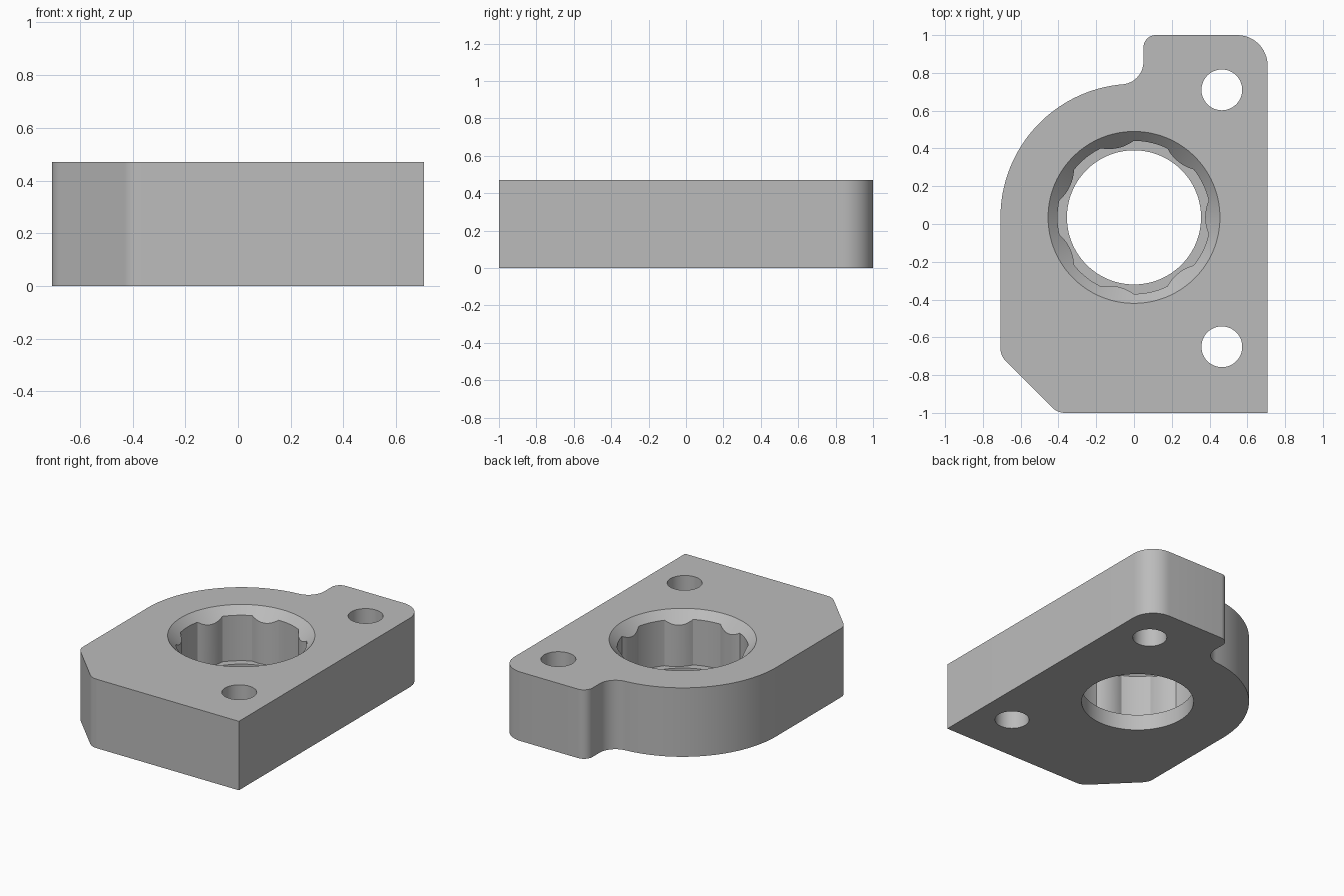
import bpy, bmesh
from math import cos, sin, pi, radians, atan2, sqrt, asin
from mathutils import Vector

cube = bpy.data.objects.get("Cube")
if cube:
    bpy.data.objects.remove(cube, do_unlink=True)

H = 0.47                       # plate thickness
W = 0.707                      # half width, also radius of the round side
CX, CY = 0.0, 0.035            # bore centre

grey = bpy.data.materials.new("grey metal")
grey.use_nodes = True
colour = (0.5, 0.5, 0.5, 1)
grey.diffuse_color = colour
grey.node_tree.nodes["Principled BSDF"].inputs["Base Color"].default_value = colour


def arc(cx, cy, r, a0, a1, n):
    """Points along an arc, angles in radians."""
    return [(cx + r * cos(a0 + (a1 - a0) * i / n),
             cy + r * sin(a0 + (a1 - a0) * i / n)) for i in range(n + 1)]


def fillet(prev, corner, nxt, r, n=12):
    """Round one convex corner of an outline."""
    p = Vector(corner)
    u = (Vector(prev) - p).normalized()
    v = (Vector(nxt) - p).normalized()
    half = u.angle(v) / 2
    c = p + (u + v).normalized() * r / sin(half)
    d0 = p + u * (c - p).dot(u) - c
    d1 = p + v * (c - p).dot(v) - c
    a0 = atan2(d0.y, d0.x)
    turn = (atan2(d1.y, d1.x) - a0 + pi) % (2 * pi) - pi
    return arc(c.x, c.y, r, a0, a0 + turn, n)


def loft(name, layers):
    """Closed solid through layers of 3D points with equal counts."""
    bm = bmesh.new()
    rings = [[bm.verts.new(p) for p in layer] for layer in layers]
    n = len(rings[0])
    for low, high in zip(rings, rings[1:]):
        for i in range(n):
            j = (i + 1) % n
            bm.faces.new((low[i], low[j], high[j], high[i]))
    bm.faces.new(rings[0][::-1])
    bm.faces.new(rings[-1])
    bmesh.ops.recalc_face_normals(bm, faces=bm.faces[:])
    mesh = bpy.data.meshes.new(name)
    bm.to_mesh(mesh)
    bm.free()
    obj = bpy.data.objects.new(name, mesh)
    bpy.context.collection.objects.link(obj)
    mesh.materials.append(grey)
    return obj


def prism(name, outline, z0, z1):
    return loft(name, [[(x, y, z) for x, y in outline] for z in (z0, z1)])


# Plate outline, clockwise from the round side
neck_x, neck_r = 0.05, 0.12
ncx = neck_x - neck_r
ncy = CY + sqrt((W + neck_r) ** 2 - ncx ** 2)
meet = atan2(ncy - CY, ncx)
outline = arc(CX, CY, W, pi, meet, 40)
outline += arc(ncx, ncy, neck_r, meet - pi, 0, 16)[1:]
ear, back, front = (neck_x, 1), (W, 1), (W, -1)
cut_a, cut_b = (-0.405, -1), (-W, -0.698)
outline += fillet((neck_x, 0.8), ear, back, 0.065)
outline += fillet(ear, back, front, 0.16)
outline.append(front)
outline += fillet(front, cut_a, cut_b, 0.1)
outline += fillet(cut_a, cut_b, (-W, 0), 0.1)
plate = prism("mounting_plate", outline, 0, H)

# Bore: round lip, ribbed wall with seven bumps, 45 degree chamfer
R_LIP, R_WALL, R_TOP, LEDGE = 0.355, 0.405, 0.455, 0.11
BUMPS, R_BUMP, HALF = 7, 0.377, radians(12.6)
sag = R_WALL * cos(HALF) - R_BUMP
chord = R_WALL * sin(HALF)
rb = (chord ** 2 + sag ** 2) / (2 * sag)
wall = []
for k in range(BUMPS):
    mid = 2 * pi * k / BUMPS
    for i in range(12):        # convex bump
        a = -HALF + 2 * HALF * i / 12
        d = R_BUMP + rb
        wall.append((mid + a, d * cos(a) - sqrt(rb ** 2 - (d * sin(a)) ** 2)))
    gap = 2 * pi / BUMPS - 2 * HALF
    for i in range(12):        # plain wall
        wall.append((mid + HALF + gap * i / 12, R_WALL))


def ring(radius, height):
    return [(CX + radius(r) * cos(a), CY + radius(r) * sin(a), height(r)) for a, r in wall]


bore = loft("bore_cutter", [
    ring(lambda r: R_LIP, lambda r: -0.1),
    ring(lambda r: R_LIP, lambda r: LEDGE),
    ring(lambda r: r, lambda r: LEDGE),
    ring(lambda r: r, lambda r: H - (R_TOP - r)),
    ring(lambda r: R_TOP, lambda r: H),
    ring(lambda r: R_TOP, lambda r: H + 0.1)])

# Two bolt holes
cutters = [bore]
for name, y in (("back_bolt_cutter", 0.71), ("front_bolt_cutter", -0.65)):
    cutters.append(prism(name, arc(0.465, y, 0.108, 0, 2 * pi, 48)[:-1], -0.1, H + 0.1))

bpy.context.view_layer.objects.active = plate
for cutter in cutters:
    mod = plate.modifiers.new(cutter.name, "BOOLEAN")
    mod.operation = "DIFFERENCE"
    mod.solver = "EXACT"
    mod.object = cutter
    bpy.ops.object.modifier_apply(modifier=mod.name)
for cutter in cutters:
    bpy.data.objects.remove(cutter, do_unlink=True)

# Smooth curves, crisp edges
bpy.ops.object.select_all(action="DESELECT")
plate.select_set(True)
bpy.ops.object.shade_smooth_by_angle(angle=radians(20))
